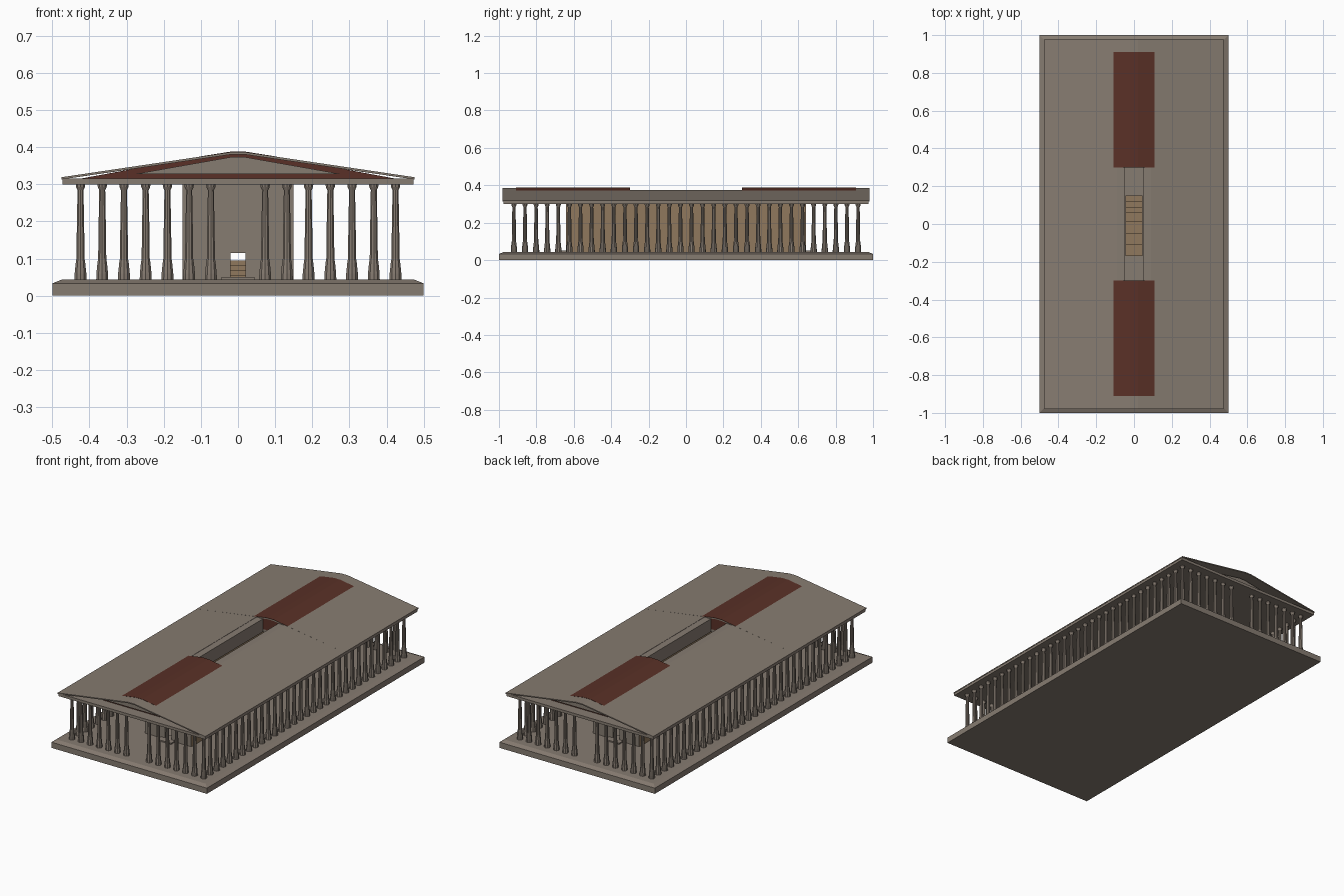
import bpy, bmesh, math

if "Cube" in bpy.data.objects:
    bpy.data.objects.remove(bpy.data.objects["Cube"])


def material(name, rgb):
    m = bpy.data.materials.new(name)
    m.diffuse_color = (*rgb, 1)
    m.use_nodes = True
    m.node_tree.nodes["Principled BSDF"].inputs["Base Color"].default_value = m.diffuse_color
    return m


stone = material("stone", (0.24, 0.20, 0.165))
red = material("red_clay", (0.10, 0.03, 0.02))
brick = material("brick", (0.28, 0.19, 0.11))


def finish(name, bm, mat):
    bmesh.ops.recalc_face_normals(bm, faces=bm.faces)
    me = bpy.data.meshes.new(name)
    bm.to_mesh(me)
    bm.free()
    me.materials.append(mat)
    ob = bpy.data.objects.new(name, me)
    bpy.context.collection.objects.link(ob)
    return ob


def extrude(name, profile, y0, y1, mat):
    """Extrude an x/z outline along y."""
    bm = bmesh.new()
    a = [bm.verts.new((x, y0, z)) for x, z in profile]
    b = [bm.verts.new((x, y1, z)) for x, z in profile]
    bm.faces.new(a)
    bm.faces.new(b[::-1])
    n = len(a)
    for i in range(n):
        j = (i + 1) % n
        bm.faces.new((a[i], b[i], b[j], a[j]))
    return finish(name, bm, mat)


def box(name, x0, x1, y0, y1, z0, z1, mat):
    return extrude(name, [(x0, z0), (x1, z0), (x1, z1), (x0, z1)], y0, y1, mat)


# stepped base with sloped upper edge
bm = bmesh.new()
rings = [[bm.verts.new((sx * hx, sy * hy, z)) for sx, sy in ((-1, -1), (1, -1), (1, 1), (-1, 1))]
         for hx, hy, z in ((.5, 1, 0), (.5, 1, .033), (.475, .975, .043))]
bm.faces.new(rings[0])
bm.faces.new(rings[-1])
for lo, hi in zip(rings, rings[1:]):
    for i in range(4):
        j = (i + 1) % 4
        bm.faces.new((lo[i], lo[j], hi[j], hi[i]))
finish("base", bm, stone)

# one column, turned from a profile, shared by all copies
bm = bmesh.new()
prev = None
for r, z in ((.017, .042), (.0165, .06), (.0135, .088), (.0115, .1), (.0108, .16),
             (.0085, .284), (.0125, .292), (.0135, .3)):
    ring = [bm.verts.new((r * math.cos(math.pi * (i + .5) / 5), r * math.sin(math.pi * (i + .5) / 5), z))
            for i in range(10)]
    if prev:
        for i in range(10):
            j = (i + 1) % 10
            bm.faces.new((prev[i], prev[j], ring[j], ring[i]))
    prev = ring
first = finish("column", bm, stone)
spots = [(s * (.073 + i * .0585), e * .92) for s in (-1, 1) for e in (-1, 1) for i in range(7)]
spots += [(s * .424, -.92 + 1.84 * i / 31) for s in (-1, 1) for i in range(1, 31)]
for k, (x, y) in enumerate(spots):
    ob = first if k == 0 else first.copy()
    if k:
        bpy.context.collection.objects.link(ob)
    ob.location = (x, y, 0)

# inner hall: long brick walls and end walls with doorways
for s in (-1, 1):
    box("hall_side_wall", *sorted((s * .13, s * .15)), -.64, .64, .04, .3, brick)
for e in (-1, 1):
    y0, y1 = sorted((e * .62, e * .642))
    extrude("hall_end_wall", [(-.148, .04), (-.02, .04), (-.02, .115), (.02, .115),
                              (.02, .04), (.148, .04), (.148, .3), (-.148, .3)], y0, y1, stone)
    y0, y1 = sorted((e * .6, e * .68))
    box("doorstep", -.045, .045, y0, y1, .04, .05, stone)

# stepped altar under the roof opening
for i in range(4):
    box("altar_step", -.045, .045, -.17 + i * .06, .15 - i * .03, .043 + i * .013, .056 + i * .013, brick)

# ceiling slab around the opening
for e in (-1, 1):
    y0, y1 = sorted((e * .3, e * .975))
    box("ceiling_end", -.473, .473, y0, y1, .299, .315, stone)
for s in (-1, 1):
    x0, x1 = sorted((s * .05, s * .473))
    box("ceiling_side", x0, x1, -.3, .3, .299, .315, stone)
    x0, x1 = sorted((s * .05, s * .09))
    box("opening_ledge", x0, x1, -.3, .3, .315, .374, stone)
    # roof beside the opening
    extrude("roof_side", [(s * .475, .313), (s * .475, .319), (s * .09, .3755), (s * .09, .369)],
            -.3, .3, stone)

# gabled roof ends, red inner roof showing along the ridge, and pediments
shell = [(-.475, .313), (-.475, .319), (-.02, .3865), (.02, .3865), (.475, .319), (.475, .313),
         (.02, .380), (-.02, .380)]
core = [(-.43, .314), (.43, .314), (.09, .3768), (.02, .3878), (-.02, .3878), (-.09, .3768)]
for e in (-1, 1):
    y0, y1 = sorted((e * .3, e * .98))
    extrude("roof_end", shell, y0, y1, stone)
    y0, y1 = sorted((e * .3, e * .91))
    extrude("red_roof_core", core, y0, y1, red)
    y0, y1 = sorted((e * .9, e * .925))
    extrude("pediment_panel", [(-.28, .327), (.28, .327), (.02, .373), (-.02, .373)], y0, y1, stone)
